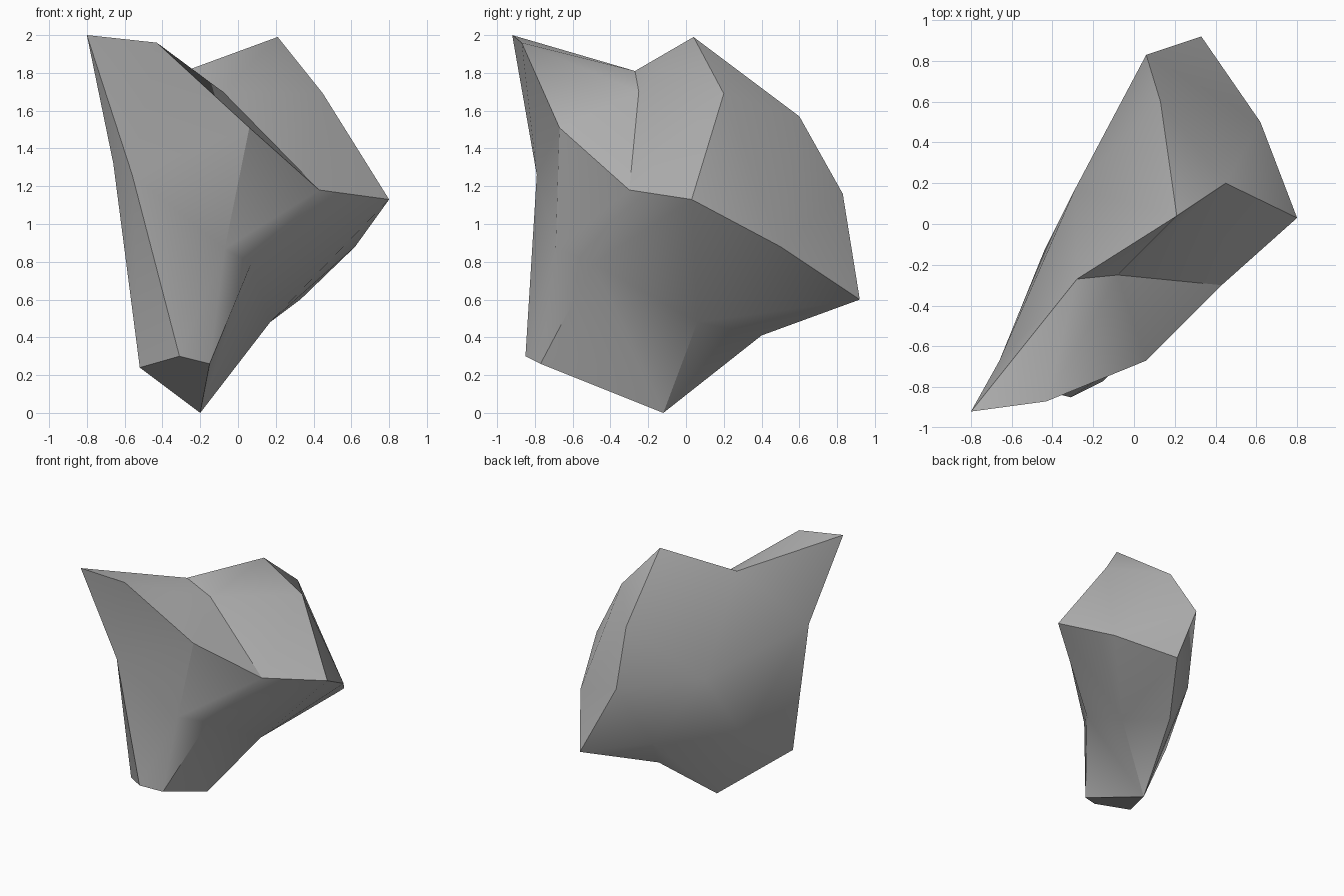
import bpy, bmesh, math

if "Cube" in bpy.data.objects:
    bpy.data.objects.remove(bpy.data.objects["Cube"])

# Corner points of the boulder
corners = dict(
    A=(-.80, -.92, 2.0), B=(-.43, -.87, 1.96), C=(-.28, -.27, 1.81),   # tall front-left peak
    D=(.21, .04, 1.99), E=(.45, .20, 1.69), W=(.13, .60, 1.57),        # rear peak
    F=(.80, .03, 1.13), G=(.62, .50, .88), H=(.33, .92, .60),          # right-hand ridge
    V=(.06, .83, 1.16), X=(-.08, .56, .64), Z=(-.44, -.13, .53),       # back edge
    Y=(-.29, .17, 1.08), L=(-.66, -.67, 1.32), N=(-.56, -.79, 1.26),   # left flank
    M=(-.08, -.25, 1.70), P=(.06, -.67, 1.51), Q=(.43, -.30, 1.18),    # groove and its lip
    R=(-.07, -.69, .87), S=(.07, -.49, .79),                           # front bulge
    I=(.17, .06, .48), T=(-.03, .40, .41),                             # undercut
    J=(-.20, -.12, 0), K=(-.52, -.66, .24), O=(-.31, -.85, .30), U=(-.15, -.77, .26))  # foot

# Facets fan out from a hub corner around a ring of corners
fans = {"Y": "CDWVXZLC", "N": "ABPROKLA", "S": "QFIJURQ", "M": "BPQEDCB",
        "G": "FEWVHIF", "J": "UOKZXTI", "H": "VXTI"}
single_facets = ["ABC", "ACL", "EFQ", "DEW", "KLZ", "RPQ", "ROU"]

bm = bmesh.new()
v = {name: bm.verts.new(co) for name, co in corners.items()}
for hub, ring in fans.items():
    for a, b in zip(ring, ring[1:]):
        bm.faces.new((v[hub], v[a], v[b]))
for facet in single_facets:
    bm.faces.new([v[c] for c in facet])
bmesh.ops.recalc_face_normals(bm, faces=bm.faces)

mesh = bpy.data.meshes.new("boulder")
bm.to_mesh(mesh)
bm.free()

# Plain grey stone
stone = bpy.data.materials.new("grey_stone")
stone.diffuse_color = (.45, .45, .45, 1)
stone.use_nodes = True
stone.node_tree.nodes["Principled BSDF"].inputs["Base Color"].default_value = stone.diffuse_color
mesh.materials.append(stone)

boulder = bpy.data.objects.new("boulder", mesh)
bpy.context.collection.objects.link(boulder)
bpy.context.view_layer.objects.active = boulder
boulder.select_set(True)
bpy.ops.object.shade_smooth_by_angle(angle=math.radians(30))
